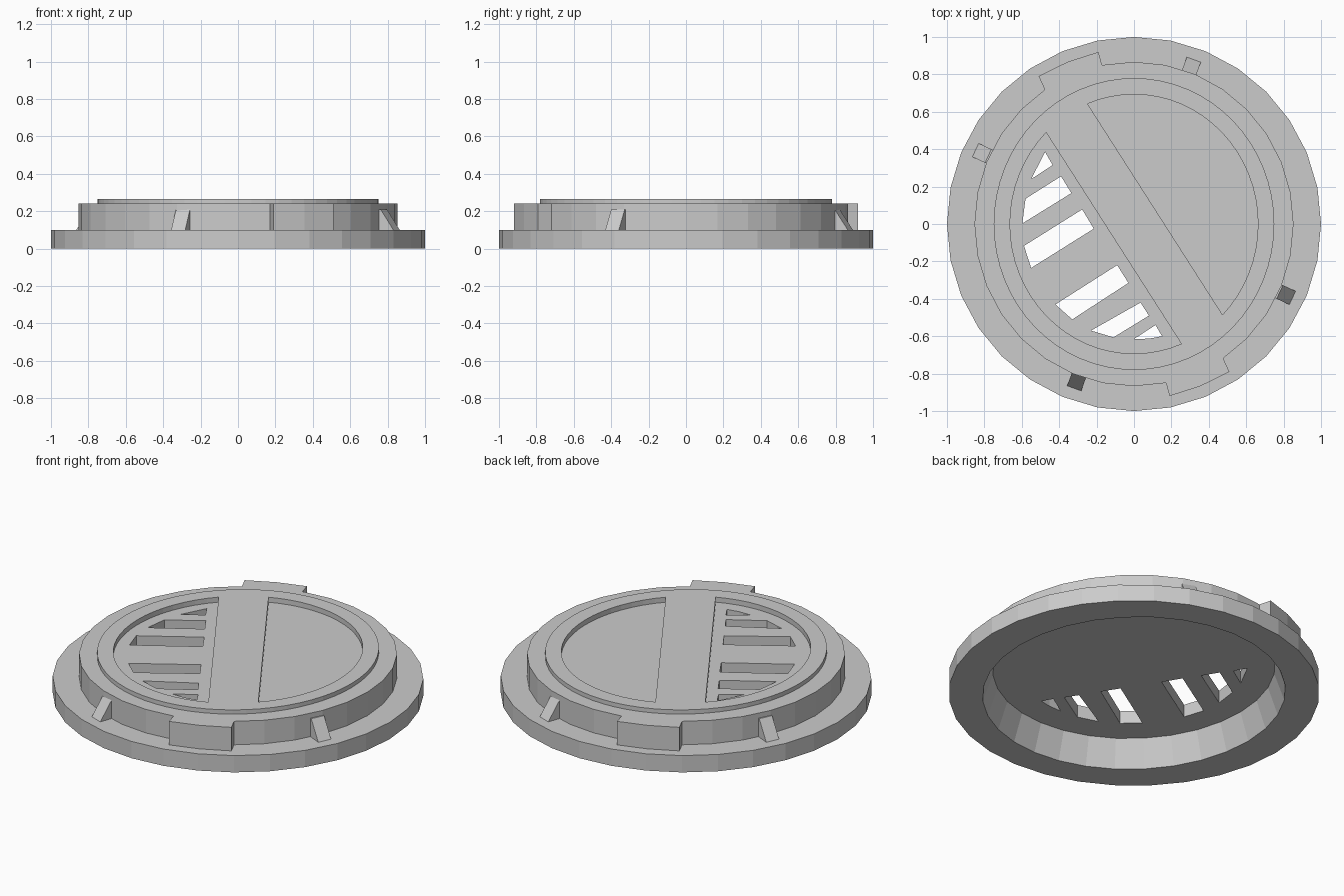
import bpy, bmesh
from math import sin, cos, pi, radians

if "Cube" in bpy.data.objects:
    bpy.data.objects.remove(bpy.data.objects["Cube"])


def make(name, verts, faces):
    mesh = bpy.data.meshes.new(name)
    mesh.from_pydata(verts, [], faces)
    bm = bmesh.new()
    bm.from_mesh(mesh)
    bmesh.ops.recalc_face_normals(bm, faces=bm.faces)
    bm.to_mesh(mesh)
    bm.free()
    ob = bpy.data.objects.new(name, mesh)
    bpy.context.collection.objects.link(ob)
    return ob


def prism(name, pts, z0, z1):
    n = len(pts)
    verts = [(x, y, z) for z in (z0, z1) for x, y in pts]
    faces = [list(range(n)), list(range(n, 2 * n))]
    faces += [(i, (i + 1) % n, n + (i + 1) % n, n + i) for i in range(n)]
    return make(name, verts, faces)


def ellipse(rx, ry, n):
    return [(rx * cos(2 * pi * i / n), ry * sin(2 * pi * i / n)) for i in range(n)]


def lathe(name, profile, n):
    m = len(profile)
    verts = [(x, y, z) for rx, ry, z in profile for x, y in ellipse(rx, ry, n)]
    faces = [(j * n + i, j * n + (i + 1) % n,
              (j + 1) % m * n + (i + 1) % n, (j + 1) % m * n + i)
             for j in range(m) for i in range(n)]
    return make(name, verts, faces)


def cut(ob, cutter):
    mod = ob.modifiers.new("cut", 'BOOLEAN')
    mod.operation = 'DIFFERENCE'
    mod.solver = 'EXACT'
    mod.object = cutter
    bpy.context.view_layer.objects.active = ob
    bpy.ops.object.modifier_apply(modifier=mod.name)
    bpy.data.objects.remove(cutter)


# Flange with stepped rim and tapered underside (rx, ry, z)
lathe("flange_and_rim", [(0.805, 0.835, 0), (1, 1, 0), (1, 1, 0.1), (0.853, 0.867, 0.1),
                         (0.853, 0.867, 0.24), (0.75, 0.78, 0.24), (0.75, 0.78, 0.16)], 32)

# Raised centre disc
disc = prism("centre_disc", ellipse(0.75, 0.78, 64), 0.16, 0.265)

# Half-round pockets on both sides of the diagonal bar
NX, NY = 0.842, 0.539


def pocket(side, offset):
    pts = ellipse(0.663, 0.693, 64)
    d = [side * (x * NX + y * NY) - offset for x, y in pts]
    out = []
    for i, (x, y) in enumerate(pts):
        k = (i + 1) % len(pts)
        if d[i] >= 0:
            out.append((x, y))
        if d[i] * d[k] < 0:
            t = d[i] / (d[i] - d[k])
            out.append((x + t * (pts[k][0] - x), y + t * (pts[k][1] - y)))
    return prism("pocket_cutter", out, 0.235, 0.3)


cut(disc, pocket(1, 0.137))
cut(disc, pocket(-1, 0.132))

# Vent slots through the left pocket floor
slots = [
    [(-0.475, 0.385), (-0.435, 0.315), (-0.55, 0.24)],
    [(-0.39, 0.255), (-0.335, 0.165), (-0.597, 0.003), (-0.58, 0.135)],
    [(-0.277, 0.078), (-0.215, -0.025), (-0.55, -0.235), (-0.588, -0.117)],
    [(-0.09, -0.22), (-0.03, -0.315), (-0.33, -0.51), (-0.42, -0.43)],
    [(0.035, -0.42), (0.08, -0.49), (-0.11, -0.606), (-0.23, -0.57)],
    [(0.115, -0.54), (0.15, -0.6), (0.08, -0.613), (0.0, -0.615)],
]
for s in slots:
    cut(disc, prism("slot_cutter", s, 0.1, 0.25))

# Locking tabs, front and back
tab = [(-0.19, 0.92), (-0.355, 0.867), (-0.51, 0.79), (-0.475, 0.715),
       (-0.32, 0.79), (-0.17, 0.845)]
for name, s in (("tab_back", 1), ("tab_front", -1)):
    prism(name, [(s * x, s * y) for x, y in tab], 0.1, 0.24)

# Wedge ribs between flange and rim
for i, ang in enumerate((70, 155, 250, 335)):
    c, s = cos(radians(ang)), sin(radians(ang))
    verts = [(r * c - w * s, r * s + w * c, z) for w in (-0.04, 0.04)
             for r, z in ((0.84, 0.1), (0.935, 0.1), (0.86, 0.21), (0.84, 0.21))]
    make(f"wedge_rib_{i + 1}", verts, [(0, 1, 2, 3), (4, 5, 6, 7), (0, 1, 5, 4),
                                       (1, 2, 6, 5), (2, 3, 7, 6), (3, 0, 4, 7)])
